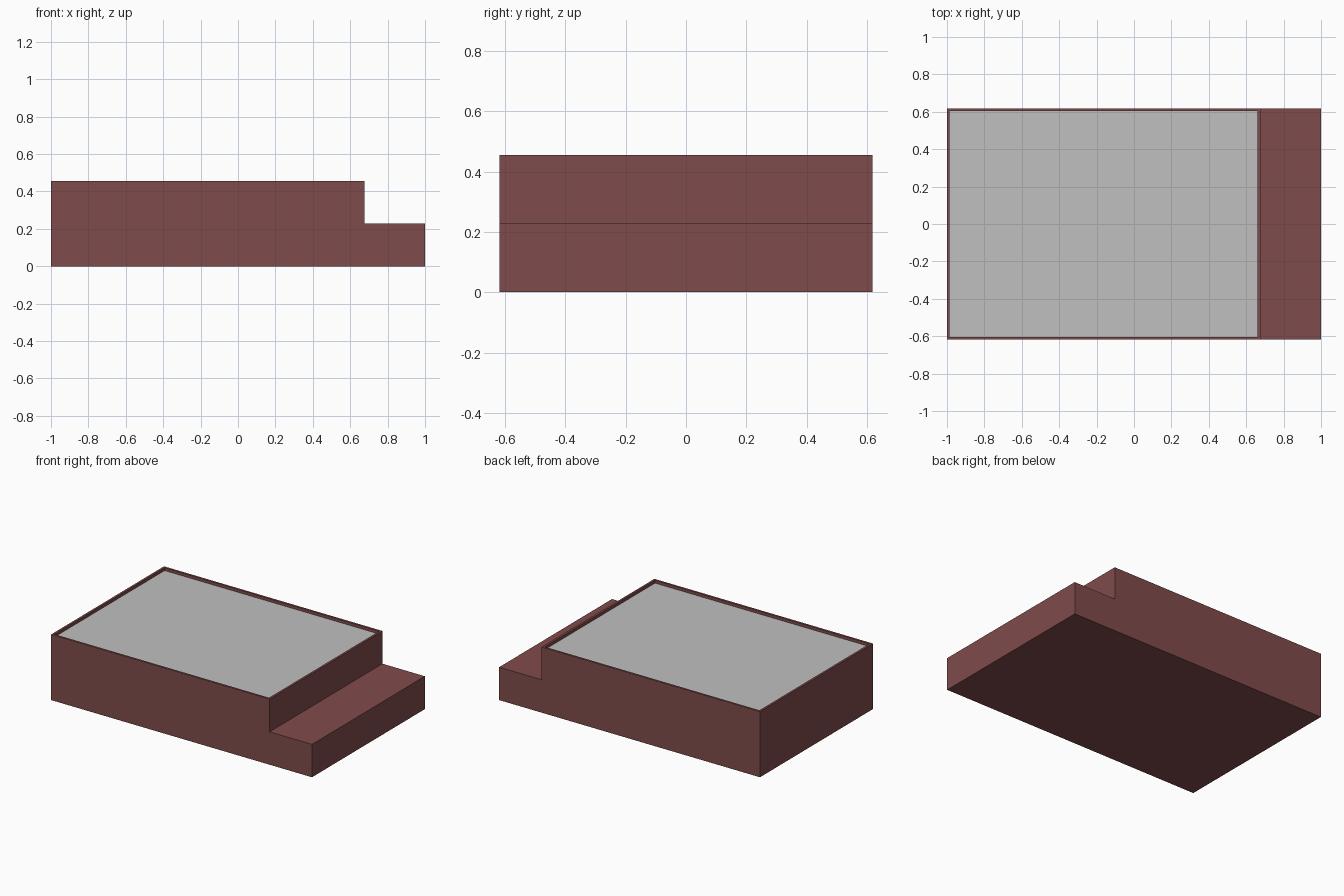
import bpy, bmesh

if "Cube" in bpy.data.objects:
    bpy.data.objects.remove(bpy.data.objects["Cube"])

HALF_DEPTH = 0.618
TOP, STEP_TOP = 0.455, 0.228
TUB_RIGHT = 0.675
RIM, RECESS = 0.021, 0.02


def material(name, rgb):
    m = bpy.data.materials.new(name)
    m.diffuse_color = (*rgb, 1.0)
    m.use_nodes = True
    m.node_tree.nodes["Principled BSDF"].inputs["Base Color"].default_value = m.diffuse_color
    return m


# Stepped side profile (x, z), counter-clockwise seen from the front
profile = [(-1, 0), (1, 0), (1, STEP_TOP), (TUB_RIGHT, STEP_TOP),
           (TUB_RIGHT, TOP), (-1, TOP)]

bm = bmesh.new()
front = bm.faces.new([bm.verts.new((x, -HALF_DEPTH, z)) for x, z in profile])
extruded = bmesh.ops.extrude_face_region(bm, geom=[front], use_keep_orig=True)
bmesh.ops.translate(bm, vec=(0, 2 * HALF_DEPTH, 0),
                    verts=[g for g in extruded["geom"] if isinstance(g, bmesh.types.BMVert)])
bmesh.ops.recalc_face_normals(bm, faces=bm.faces)

# Thin raised rim around a sunken grey surface
top = max(bm.faces, key=lambda f: f.calc_center_median().z)
bmesh.ops.inset_region(bm, faces=[top], thickness=RIM, depth=0)
rim_inner = bmesh.ops.extrude_discrete_faces(bm, faces=[top])["faces"][0]
bmesh.ops.translate(bm, vec=(0, 0, -RECESS), verts=rim_inner.verts)
rim_inner.material_index = 1

mesh = bpy.data.meshes.new("stepped_tub")
bm.to_mesh(mesh)
bm.free()
mesh.materials.append(material("dark red brown", (0.216, 0.070, 0.070)))
mesh.materials.append(material("light grey", (0.527, 0.527, 0.527)))
tub = bpy.data.objects.new("stepped_tub", mesh)
bpy.context.collection.objects.link(tub)
